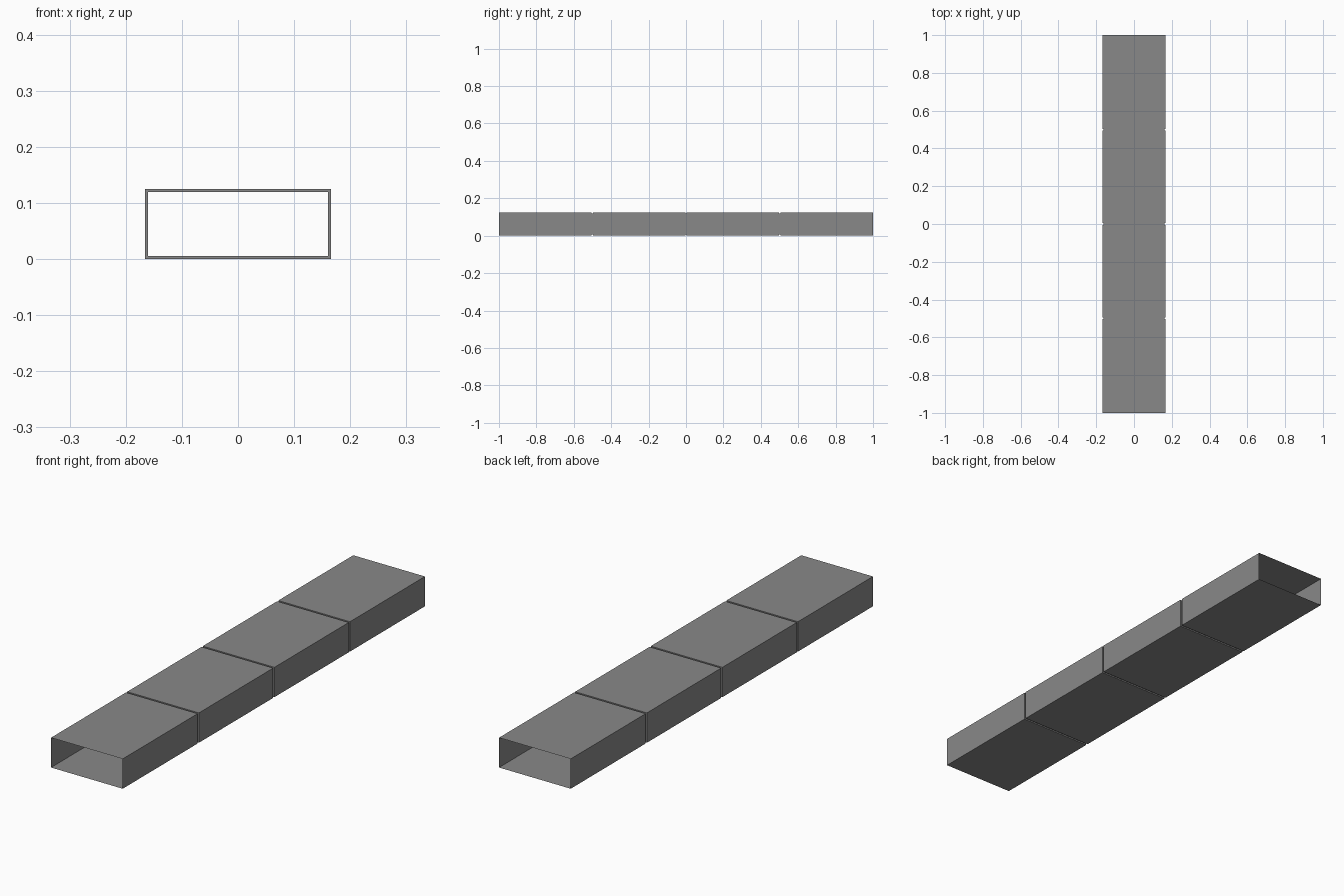
import bpy, bmesh

if "Cube" in bpy.data.objects:
    bpy.data.objects.remove(bpy.data.objects["Cube"])

W, H = 0.166, 0.125      # half width and height of the duct
D, G = 0.0055, 0.004     # seam depth and half width


def ring(bm, y, inset):
    x, lo, hi = W - inset, inset, H - inset
    return [bm.verts.new(p) for p in ((-x, y, lo), (x, y, lo), (x, y, hi), (-x, y, hi))]


# open-ended sheet duct: section rings along y, stepping inwards at each seam
stations = [(-1.0, 0)]
for seam in (-0.5, 0.0, 0.5):
    stations += [(seam - G, 0), (seam - G, D), (seam + G, D), (seam + G, 0)]
stations.append((1.0, 0))

bm = bmesh.new()
rings = [ring(bm, y, inset) for y, inset in stations]
for a, b in zip(rings, rings[1:]):
    for i in range(4):
        j = (i + 1) % 4
        bm.faces.new((a[i], a[j], b[j], b[i]))
bmesh.ops.recalc_face_normals(bm, faces=bm.faces)

mesh = bpy.data.meshes.new("rectangular_duct")
bm.to_mesh(mesh)
bm.free()
duct = bpy.data.objects.new("rectangular_duct", mesh)
bpy.context.collection.objects.link(duct)

# dark grey sheet metal
metal = bpy.data.materials.new("dark_grey_metal")
metal.diffuse_color = (0.25, 0.25, 0.25, 1)
metal.use_nodes = True
metal.node_tree.nodes["Principled BSDF"].inputs["Base Color"].default_value = metal.diffuse_color
mesh.materials.append(metal)
